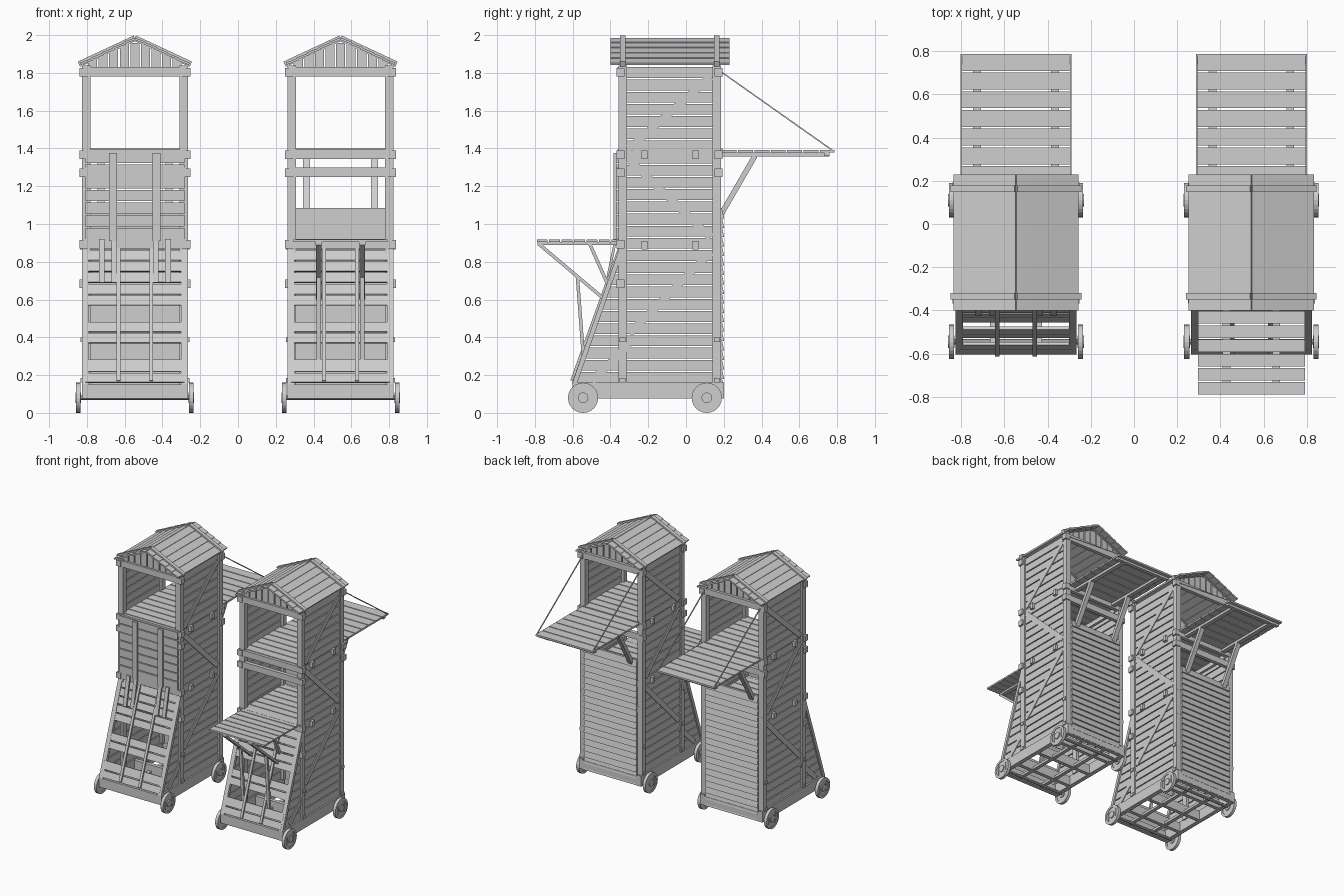
import bpy, bmesh, math
from mathutils import Vector

cube = bpy.data.objects.get("Cube")
if cube:
    bpy.data.objects.remove(cube)

wood = bpy.data.materials.new("grey_wood")
wood.use_nodes = True
GREY = (0.62, 0.62, 0.62, 1)
wood.diffuse_color = GREY
wood.node_tree.nodes["Principled BSDF"].inputs["Base Color"].default_value = GREY

SIDES = (-1, 1)
W = 0.265          # half width of the walls
FRONT, BACK = -0.335, 0.163   # post centres in y


class Part:
    """Collects prisms in one mesh and turns them into a named object."""

    def __init__(self):
        self.bm = bmesh.new()

    def prism(self, axis, pts, a, b):
        def place(p, d):
            return (d, *p) if axis == "x" else (p[0], d, p[1]) if axis == "y" else (*p, d)
        lo = [self.bm.verts.new(place(p, a)) for p in pts]
        hi = [self.bm.verts.new(place(p, b)) for p in pts]
        self.bm.faces.new(lo)
        self.bm.faces.new(hi[::-1])
        for i in range(len(pts)):
            j = (i + 1) % len(pts)
            self.bm.faces.new((lo[i], hi[i], hi[j], lo[j]))

    def box(self, x0, x1, y0, y1, z0, z1):
        self.prism("z", [(x0, y0), (x1, y0), (x1, y1), (x0, y1)], z0, z1)

    def bar(self, axis, p, q, t, a, b):
        p, q = Vector(p), Vector(q)
        d = (q - p).normalized() * t / 2
        n = Vector((-d.y, d.x))
        self.prism(axis, [p - n, q - n, q + n, p + n], a, b)

    def finish(self, name, x):
        bmesh.ops.recalc_face_normals(self.bm, faces=self.bm.faces)
        mesh = bpy.data.meshes.new(name)
        self.bm.to_mesh(mesh)
        self.bm.free()
        mesh.materials.append(wood)
        ob = bpy.data.objects.new(name, mesh)
        ob.location.x = x
        bpy.context.collection.objects.link(ob)


def slope_y(z):
    return -0.6 + (z - 0.15) * 0.36


def deck(part, y0, y1, z, n, half):
    pitch = (y1 - y0) / n
    for i in range(n):
        y = y0 + i * pitch
        part.box(-half, half, y, y + pitch - 0.008, z, z + 0.014)


def circle(r, y, z, n=24):
    return [(y + r * math.cos(math.tau * i / n), z + r * math.sin(math.tau * i / n)) for i in range(n)]


def tower(label, cx, lowered):
    def done(part, name):
        part.finish(f"{label}_{name}", cx)

    # base frame
    p = Part()
    for s in SIDES:
        p.box(s * 0.245, s * 0.28, -0.6, 0.2, 0.075, 0.16)
    for y in (-0.6, -0.43, -0.2, 0.03, 0.17):
        p.box(-0.25, 0.25, y, y + 0.03, 0.075, 0.15)
    for s in SIDES:
        p.box(s * 0.09, s * 0.12, -0.58, 0.18, 0.08, 0.1)
    done(p, "base_frame")

    # wheels with rim, disc, hub and battens
    p = Part()
    for y in (-0.545, 0.11):
        z = 0.08
        p.prism("x", circle(0.012, y, z, 10), -0.29, 0.29)
        outer, inner = circle(0.08, y, z), circle(0.062, y, z)
        for s in SIDES:
            p.prism("x", circle(0.064, y, z), s * 0.292, s * 0.306)
            p.prism("x", circle(0.028, y, z, 16), s * 0.285, s * 0.314)
            for i in range(24):
                p.prism("x", [outer[i - 1], outer[i], inner[i], inner[i - 1]], s * 0.287, s * 0.311)
            for e in (-0.042, 0.042):
                p.box(s * 0.3, s * 0.31, y + e - 0.006, y + e + 0.006, z - 0.045, z + 0.045)
    done(p, "wheels")

    # corner posts
    p = Part()
    for s in SIDES:
        for y in (FRONT, BACK):
            p.box(s * 0.235, s * 0.28, y - 0.022, y + 0.022, 0.15, 1.84)
        p.bar("x", (-0.592, 0.15), (slope_y(0.88), 0.88), 0.025, s * 0.245, s * 0.28)
    done(p, "posts")

    # cross beams and protruding joist ends
    p = Part()
    for z in (0.66, 0.87, 1.25, 1.345, 1.78):
        for y in (FRONT, BACK):
            hidden = y == BACK and z < 1
            y0 = y - 0.032 if y < 0 else y - 0.012
            p.box(-0.272, 0.272, y0 + 0.004, y0 + 0.035, z, z + 0.05)
            if not hidden:
                for s in SIDES:
                    p.box(s * 0.25, s * 0.294, y0, y0 + 0.042, z, z + 0.045)
    for z in (0.865, 1.345):
        for y in (-0.22, 0.05):
            p.box(-0.29, 0.29, y - 0.015, y + 0.015, z, z + 0.045)
    for s in SIDES:
        for z in (0.875, 1.35, 1.79):
            p.box(s * 0.235, s * 0.262, FRONT, BACK, z, z + 0.04)
        for y in (FRONT, BACK):
            p.box(s * 0.27, s * 0.288, y - 0.016, y + 0.016, 0.375, 0.4)
            p.box(s * 0.27, s * 0.288, y - 0.016, y + 0.016, 0.16, 0.185)
    done(p, "beams")

    # side walls of horizontal planks
    p = Part()
    pitch = 0.0645
    for i in range(26):
        z0 = 0.16 + i * pitch
        z1 = z0 + pitch - 0.008
        y0, y1 = (min(FRONT, slope_y(z)) for z in (z0, z1))
        for s in SIDES:
            p.prism("x", [(y0, z0), (0.175, z0), (0.175, z1), (y1, z1)], s * 0.255, s * 0.268)
    done(p, "side_planks")

    # diagonal wall braces
    p = Part()
    for s in SIDES:
        for a, b in (((-0.3, 1.4), (0.13, 1.78)), ((-0.3, 1.34), (0.13, 0.93)),
                     ((-0.3, 0.42), (0.13, 0.85)), ((-0.3, 0.36), (-0.5, 0.17))):
            p.bar("x", a, b, 0.04, s * 0.267, s * 0.274)
    done(p, "side_braces")

    # back wall of lapped boards
    p = Part()
    n = 20
    for i in range(n):
        z = 0.08 + i / n
        p.prism("x", [(0.172, z), (0.202, z), (0.19, z + 0.054), (0.172, z + 0.054)], -0.235, 0.235)
    done(p, "back_boards")

    # sloping front of spaced planks with battens
    p = Part()
    rows = ((0.16, 0.21), (0.218, 0.28), (0.37, 0.42), (0.428, 0.48),
            (0.57, 0.62), (0.628, 0.68), (0.69, 0.74), (0.748, 0.8), (0.808, 0.86))
    for z0, z1 in rows:
        p.bar("x", (slope_y(z0), z0), (slope_y(z1), z1), 0.014, -0.262, 0.262)
    for x in (-0.087, 0.087):
        p.bar("x", (slope_y(0.17) - 0.012, 0.17), (slope_y(0.87) - 0.012, 0.87), 0.016, x - 0.01, x + 0.01)
    if not lowered:
        for x in (-0.175, -0.11, 0.11, 0.175):
            p.bar("x", (slope_y(0.69) - 0.014, 0.69), (-0.372, 0.92), 0.014, x - 0.015, x + 0.015)
    done(p, "front_slope")

    # inner floors
    p = Part()
    deck(p, -0.34, 0.18, 0.905, 7, 0.25)
    deck(p, -0.34, 0.2, 1.386, 7, 0.25)
    done(p, "floors")

    # front ramp, lowered or raised
    p = Part()
    if lowered:
        deck(p, -0.79, -0.33, 0.905, 7, 0.248)
        for x in (-0.115, 0.115):
            p.box(x - 0.018, x + 0.018, -0.785, -0.34, 0.89, 0.905)
            p.bar("x", (-0.78, 0.895), (-0.43, 0.6), 0.018, x - 0.015, x + 0.015)
            p.bar("x", (-0.51, 0.895), (-0.405, 0.66), 0.018, x - 0.012, x + 0.012)
            p.bar("x", (-0.575, 0.72), (-0.542, 0.28), 0.018, x - 0.012, x + 0.012)
    else:
        pitch = 0.067
        for i in range(7):
            z = 0.92 + i * pitch
            p.box(-0.262, 0.262, -0.368, -0.355, z, z + pitch - 0.007)
        for x in (-0.115, 0.115):
            p.box(x - 0.021, x + 0.021, -0.384, -0.368, 0.91, 1.375)
    done(p, "front_ramp")

    # rear drawbridge with struts and ropes
    p = Part()
    deck(p, 0.19, 0.795, 1.378, 7, 0.257)
    for x in (-0.18, 0.18):
        p.box(x - 0.018, x + 0.018, 0.18, 0.76, 1.358, 1.378)
        p.bar("x", (0.365, 1.36), (0.185, 1.05), 0.028, x - 0.018, x + 0.018)
    p.box(-0.25, 0.25, 0.73, 0.76, 1.36, 1.378)
    done(p, "rear_drawbridge")
    p = Part()
    for s in SIDES:
        p.bar("x", (0.775, 1.39), (0.18, 1.81), 0.007, s * 0.25, s * 0.257)
    done(p, "ropes")

    # lapped roof boards and rafters
    p = Part()
    eave, ridge = Vector((0.288, 1.842)), Vector((0, 1.98))
    n = 5
    for s in SIDES:
        for i in range(n):
            a, b = eave.lerp(ridge, i / n), eave.lerp(ridge, min(1, (i + 1.15) / n))
            p.bar("y", (s * a.x, a.y + 0.006), (s * b.x, b.y), 0.012, -0.4, 0.23)
    done(p, "roof")
    p = Part()
    for y in (FRONT, BACK):
        for s in SIDES:
            p.bar("y", (s * 0.296, 1.846), (0, 1.984), 0.03, y - 0.015, y + 0.015)
    done(p, "rafters")

    # gable boards cut to the roof slope
    p = Part()
    pitch = 0.056
    for y in (FRONT, BACK):
        for i in range(9):
            x0 = (i - 4.5) * pitch + 0.004
            x1 = x0 + pitch - 0.008
            top = [1.97 - abs(x) * 0.47 for x in (x0, x1)]
            p.prism("y", [(x0, 1.82), (x1, 1.82), (x1, top[1]), (x0, top[0])], y - 0.012, y + 0.002)
    done(p, "gables")


tower("right_tower", -0.546, False)
tower("left_tower", 0.543, True)
